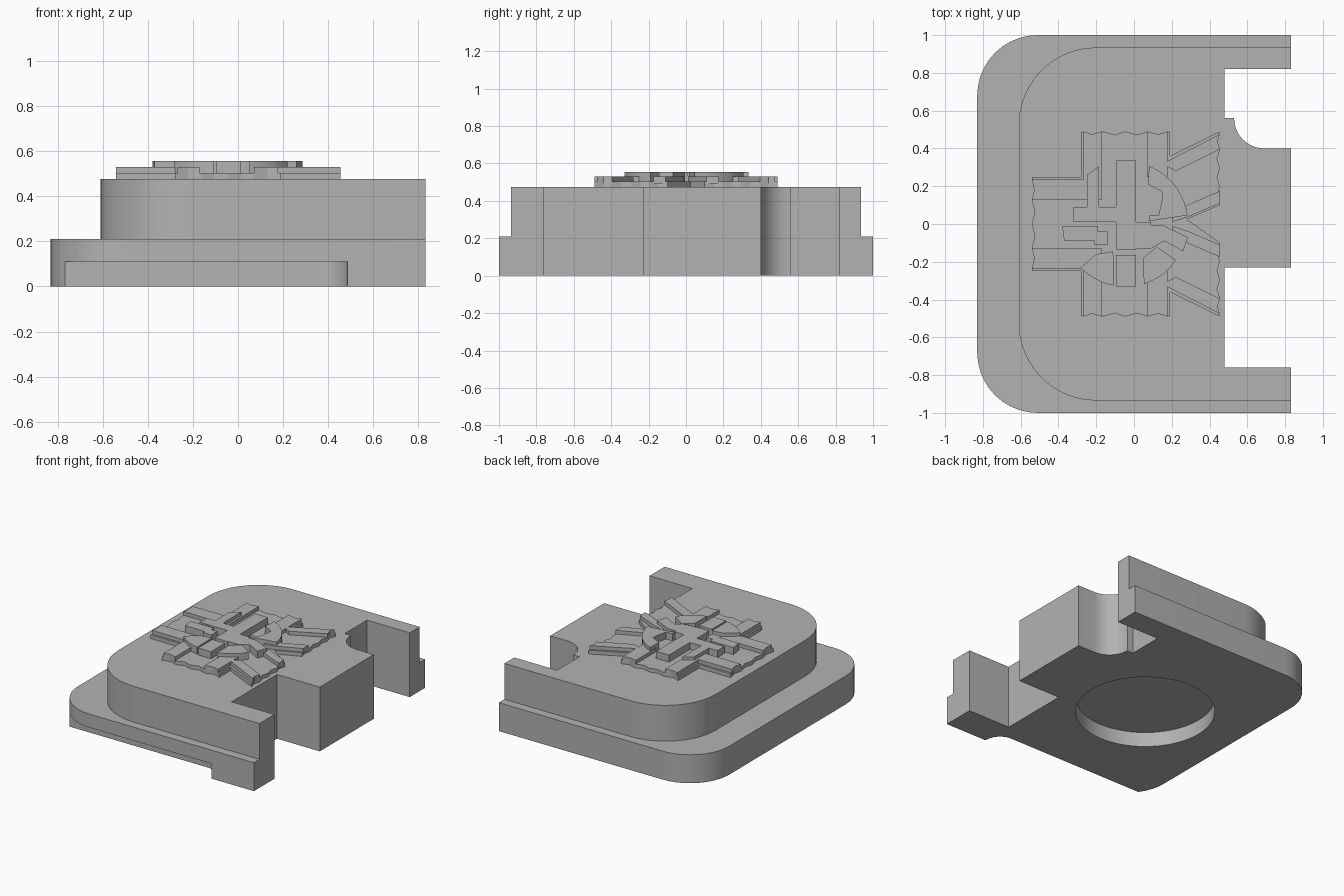
import bpy
import bmesh
from math import sin, cos, radians

default_cube = bpy.data.objects.get("Cube")
if default_cube:
    bpy.data.objects.remove(default_cube, do_unlink=True)

# Single grey finish
GREY = (.45, .45, .45, 1)
grey = bpy.data.materials.new("plain_grey")
grey.use_nodes = True
grey.diffuse_color = GREY
shader = next(n for n in grey.node_tree.nodes if n.type == 'BSDF_PRINCIPLED')
shader.inputs["Base Color"].default_value = GREY


def arc(cx, cy, radius, start, end, steps=10):
    """Points along a circular arc, angles in degrees."""
    angles = [radians(start + (end - start) * i / steps) for i in range(steps + 1)]
    return [(cx + radius * cos(a), cy + radius * sin(a)) for a in angles]


def zigzag(start, end, teeth, depth):
    """Ragged edge from start to end, each tooth dipping to the left."""
    dx, dy = end[0] - start[0], end[1] - start[1]
    length = (dx * dx + dy * dy) ** .5
    points = []
    for i in range(2 * teeth + 1):
        t = i / (2 * teeth)
        dip = depth * (i % 2)
        points.append((start[0] + dx * t - dy / length * dip,
                       start[1] + dy * t + dx / length * dip))
    return points


def flip(points):
    """Mirror an outline across the y = 0 line."""
    return [(x, -y) for x, y in reversed(points)]


def prism(name, outline, bottom, top):
    """Extrude a flat outline between two heights."""
    bm = bmesh.new()
    face = bm.faces.new([bm.verts.new((x, y, bottom)) for x, y in outline])
    raised = bmesh.ops.extrude_face_region(bm, geom=[face])["geom"]
    moved = [v for v in raised if isinstance(v, bmesh.types.BMVert)]
    bmesh.ops.translate(bm, verts=moved, vec=(0, 0, top - bottom))
    bmesh.ops.recalc_face_normals(bm, faces=bm.faces[:])
    mesh = bpy.data.meshes.new(name)
    bm.to_mesh(mesh)
    bm.free()
    mesh.materials.append(grey)
    obj = bpy.data.objects.new(name, mesh)
    bpy.context.collection.objects.link(obj)
    return obj


def activate(obj):
    bpy.ops.object.select_all(action='DESELECT')
    obj.select_set(True)
    bpy.context.view_layer.objects.active = obj


def carve(target, cutter):
    """Subtract the cutter, then discard it."""
    cutter.hide_render = True
    modifier = target.modifiers.new("carve", 'BOOLEAN')
    modifier.operation = 'DIFFERENCE'
    modifier.solver = 'EXACT'
    modifier.object = cutter
    activate(target)
    bpy.ops.object.modifier_apply(modifier=modifier.name)
    bpy.data.objects.remove(cutter, do_unlink=True)


def smooth(obj):
    activate(obj)
    bpy.ops.object.shade_smooth_by_angle(angle=radians(30))


def body_outline(left, half_width, radius):
    """Rounded left side, two open slots on the right side."""
    inner, outer = .48, .83
    front_slot = [(outer, -.76), (inner, -.76), (inner, -.23), (outer, -.23)]
    back_slot = [(inner, .56), (inner, .82), (outer, .82)]
    cx, cy = left + radius, half_width - radius
    return ([(outer, -half_width)] + front_slot + [(outer, .4)]
            + arc(.69, .56, .16, 270, 180) + back_slot + [(outer, half_width)]
            + arc(cx, cy, radius, 90, 180) + arc(cx, -cy, radius, 180, 270))


# Stepped body
BASE_TOP, BODY_TOP = .21, .475
base_plate = prism("base_plate", body_outline(-.83, 1, .32), 0, BASE_TOP)
upper_block = prism("upper_block", body_outline(-.61, .935, .41), BASE_TOP, BODY_TOP)

# Round pocket underneath and long relief along the front edge
pocket = prism("pocket_cutter", arc(-.1, 0, .475, 0, 354, 59), -.1, .11)
carve(base_plate, pocket)
edge_relief = [(-1, -.87), (-1, -1.1), (.485, -1.1)] + arc(.365, -.99, .12, 0, 90)
carve(base_plate, prism("edge_cutter", edge_relief, -.1, .11))
for part in (base_plate, upper_block):
    smooth(part)

# Thin ragged-edged plate of the top relief
PLATE_TOP, BAND_TOP, TILE_TOP = .503, .53, .555
tip_edge = zigzag((.455, .1), (.455, .49), 4, .015)
back_half = tip_edge + [(.19, .36)] + zigzag((.19, .49), (-.28, .49), 4, .018) + [(-.28, .25)]
left_edge = zigzag((-.54, .25), (-.54, -.25), 4, .015)
relief_plate = prism("relief_plate",
                     [(.28, .025)] + back_half + left_edge + flip(back_half),
                     BODY_TOP, PLATE_TOP)

# Raised bands that border each arm, repeated on both sides
bands = {
    "left_arm_band": [(-.54, .235), (-.528, .18), (-.54, .13), (-.17, .13), (-.17, .235)],
    "cross_arm_left_band": [(-.268, .49), (-.268, .13), (-.17, .13), (-.17, .49), (-.22, .475)],
    "cross_arm_right_band": [(.07, .49), (.07, .25), (.178, .25), (.178, .49), (.13, .475)],
    "diagonal_outer_band": [(.455, .475), (.15, .32), (.22, .28), (.455, .395), (.442, .44)],
    "diagonal_inner_band": [(.455, .175), (.2, .065), (.2, .01), (.28, .035), (.455, .11)],
}
for name, outline in bands.items():
    prism("back_" + name, outline, PLATE_TOP - .01, BAND_TOP)
    prism("front_" + name, flip(outline), PLATE_TOP - .01, BAND_TOP)

# Top tiles arranged inside a circle
HUB, RIM = -.045, .332
tiles = {
    "upright_bar": [(-.095, .335), (-.095, .09), (-.185, .09), (-.185, .01), (-.095, .01),
                    (-.095, -.135), (.01, -.135), (.01, -.06), (.09, -.06), (.09, .01),
                    (.01, .01), (.01, .335)],
    "back_left_tile": [(-.185, .305), (-.25, .26), (-.25, .09), (-.32, .09),
                       (-.32, .01), (-.185, .01)],
    "back_right_tile": [(.15, .135), (.15, .17), (.075, .21)]
                       + arc(HUB, 0, RIM, 68, 8) + [(.08, .015), (.08, .045), (.13, .045)],
    "right_curved_tile": [(.01, -.13), (.01, -.06), (.06, -.005), (.15, -.005),
                          (.285, -.07), (.26, -.145), (.16, -.09), (.09, -.13)],
    "left_tile": [(-.38, -.01), (-.19, -.01), (-.19, -.04), (-.14, -.04),
                  (-.14, -.11), (-.21, -.11), (-.21, -.09), (-.37, -.09)],
    "front_left_tile": [(-.2, -.16), (-.11, -.145)] + arc(HUB, 0, RIM, 259, 224, 5),
    "front_tile": [(-.095, -.165), (.01, -.165), (.01, -.33), (-.095, -.33)],
    "front_right_tile": [(.05, -.18), (.12, -.12), (.22, -.19)]
                        + arc(HUB, 0, RIM, 315, 287, 4),
}
for name, outline in tiles.items():
    smooth(prism(name, outline, PLATE_TOP - .01, TILE_TOP))
